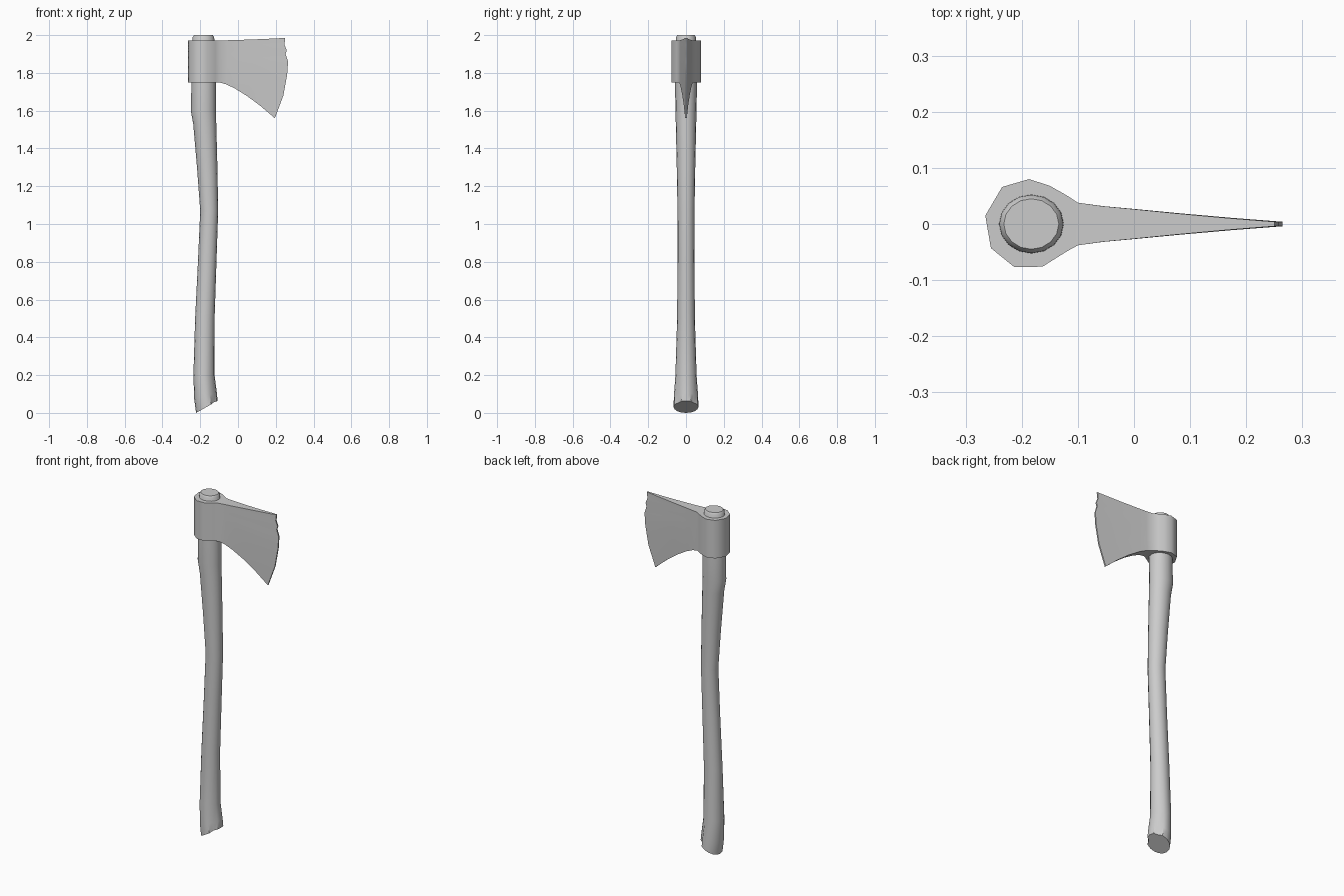
import bpy, bmesh, math

if "Cube" in bpy.data.objects:
    bpy.data.objects.remove(bpy.data.objects["Cube"])


def finish(name, bm, angle):
    bmesh.ops.recalc_face_normals(bm, faces=bm.faces)
    mesh = bpy.data.meshes.new(name)
    bm.to_mesh(mesh)
    bm.free()
    ob = bpy.data.objects.new(name, mesh)
    bpy.context.collection.objects.link(ob)
    bpy.ops.object.select_all(action='DESELECT')
    ob.select_set(True)
    bpy.context.view_layer.objects.active = ob
    bpy.ops.object.shade_smooth_by_angle(angle=math.radians(angle))
    return ob


def skin(bm, rings):
    # side walls between consecutive closed rings
    loops = [[bm.verts.new(p) for p in r] for r in rings]
    for a, b in zip(loops, loops[1:]):
        n = len(a)
        for i in range(n):
            j = (i + 1) % n
            bm.faces.new((a[i], a[j], b[j], b[i]))
    return loops


# Handle: z, left x, right x, half depth, tilt of ring, groove scale
SIDES = 16
sections = [
    (0.032, -0.222, -0.108, 0.066, 0.032, 0.82),
    (0.09, -0.232, -0.112, 0.064, 0.016, 0.88),
    (0.20, -0.236, -0.124, 0.056, 0, 0.97),
    (0.50, -0.227, -0.124, 0.047, 0, 1),
    (0.80, -0.212, -0.114, 0.045, 0, 1),
    (1.07, -0.200, -0.105, 0.045, 0, 1),
    (1.30, -0.217, -0.109, 0.049, 0, 1),
    (1.53, -0.237, -0.115, 0.054, 0, 1),
    (1.60, -0.250, -0.117, 0.056, 0, 1),
    (1.75, -0.246, -0.117, 0.058, 0, 1),
    (1.99, -0.240, -0.126, 0.052, 0, 1),
    (2.00, -0.232, -0.134, 0.045, 0, 1),
]
rings = []
for z, xl, xr, hy, tilt, groove in sections:
    ring = []
    for i in range(SIDES):
        a = 2 * math.pi * i / SIDES
        k = groove if i in (2, SIDES - 2) else 1
        ring.append(((xl + xr) / 2 + (xr - xl) / 2 * math.cos(a) * k,
                     hy * math.sin(a) * k, z + tilt * math.cos(a)))
    rings.append(ring)
bm = bmesh.new()
loops = skin(bm, rings)
bm.faces.new(loops[0])
bm.faces.new(loops[-1])
finish("handle", bm, 40)

# Axe head: eye outline around the handle, then blade stations to the edge
eye = [(-0.12, 0.051), (-0.15, 0.068), (-0.187, 0.08), (-0.235, 0.066),
       (-0.265, 0.015), (-0.255, -0.043), (-0.213, -0.077), (-0.163, -0.076),
       (-0.12, -0.049)]
blade = [(0, 0.038), (0.12, 0.032), (0.27, 0.027), (0.5, 0.019),
         (0.75, 0.011), (1, 0.004)]
edge = [(0.195, 1.56), (0.24, 1.68), (0.26, 1.79), (0.265, 1.86),
        (0.252, 1.90), (0.258, 1.92), (0.246, 1.95), (0.25, 1.985)]
NECK_X, Z_LOW, Z_HIGH = -0.1, 1.75, 1.972

rings = []
for ex, ez in edge:
    t = (ez - edge[0][1]) / (edge[-1][1] - edge[0][1])
    z = Z_LOW + (Z_HIGH - Z_LOW) * t
    side = [(NECK_X + (ex - NECK_X) * u, y, z + (ez - z) * u ** 1.4)
            for u, y in blade]
    ring = [(x, y, z) for x, y in eye]
    ring += [(x, -y, zz) for x, y, zz in side] + side[::-1]
    rings.append(ring)
bm = bmesh.new()
loops = skin(bm, rings)
E, B = len(eye), len(blade)
for loop in (loops[0], loops[-1]):
    bm.faces.new(loop[:E + 1] + [loop[-1]])
    for i in range(B - 1):
        bm.faces.new((loop[E + i], loop[E + i + 1], loop[-2 - i], loop[-1 - i]))
finish("axe_head", bm, 50)
